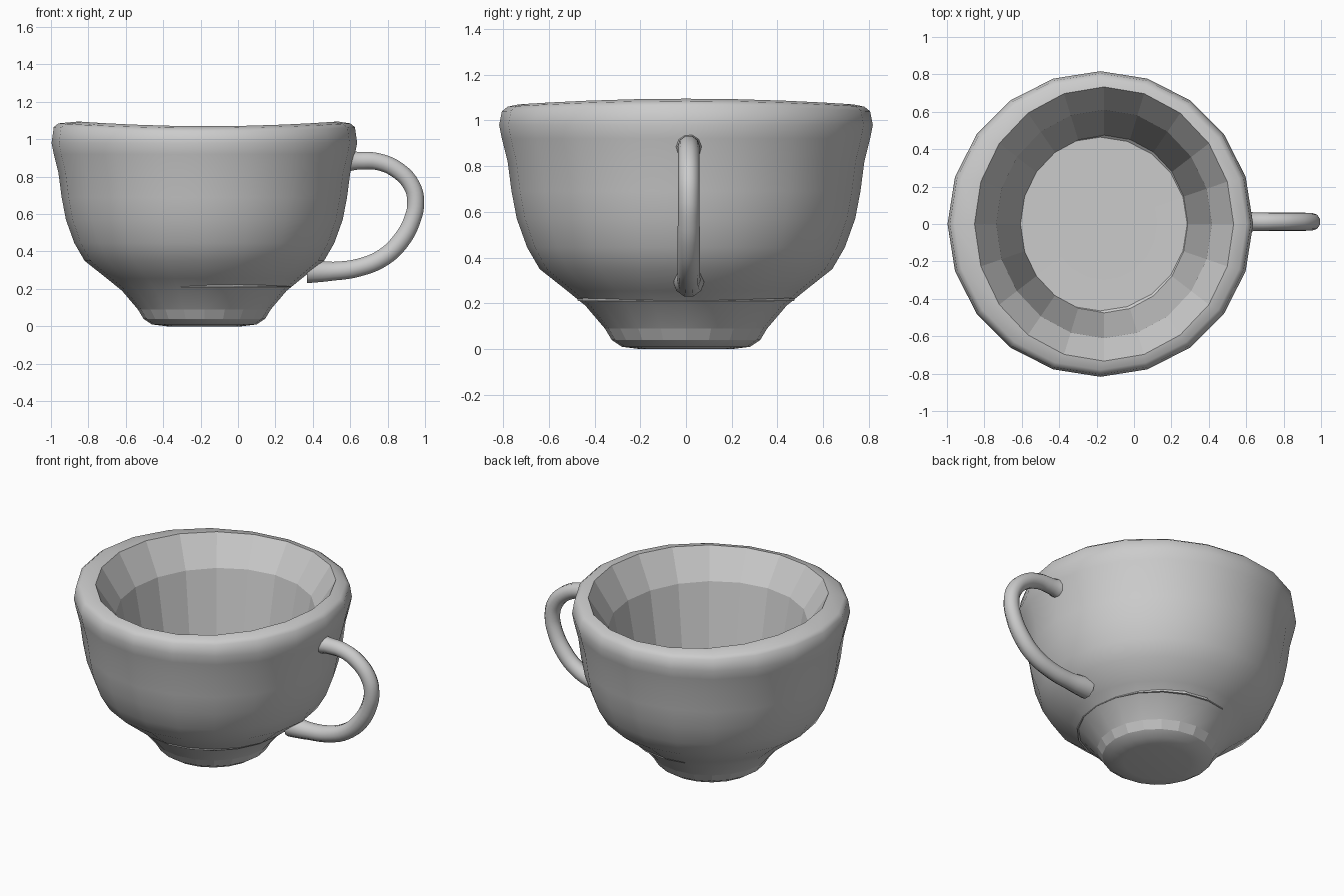
import bpy, bmesh, math

if "Cube" in bpy.data.objects:
    bpy.data.objects.remove(bpy.data.objects["Cube"])

SIDES = 20


def lathe(name, profile, cx, sx, smooth):
    """Spin a (radius, z) profile; sx narrows it in x. The rim dips gently front and back."""
    bm = bmesh.new()
    rings = []
    for r, z in profile:
        ring = []
        for i in range(SIDES):
            a = 2 * math.pi * i / SIDES
            lift = 0.025 * math.cos(a) ** 2 if z > 1.03 else 0
            ring.append(bm.verts.new((cx + sx * r * math.cos(a), r * math.sin(a), z + lift)))
        rings.append(ring)
    for k, (lo, hi) in enumerate(zip(rings, rings[1:])):
        for i in range(SIDES):
            j = (i + 1) % SIDES
            f = bm.faces.new((lo[i], lo[j], hi[j], hi[i]))
            f.smooth = smooth(k)
    cap = bm.faces.new(rings[0][::-1])
    cap.smooth = smooth(0)
    me = bpy.data.meshes.new(name)
    bm.to_mesh(me)
    bm.free()
    ob = bpy.data.objects.new(name, me)
    bpy.context.collection.objects.link(ob)
    return ob


# Smooth outer shell with a faceted foot band, up and over the rim
outer = [(0.20, 0.0), (0.28, 0.01), (0.325, 0.04), (0.355, 0.09), (0.44, 0.19),
         (0.52, 0.255), (0.64, 0.35), (0.695, 0.445), (0.74, 0.57), (0.763, 0.69),
         (0.78, 0.82), (0.805, 0.92), (0.817, 0.98), (0.805, 1.04), (0.78, 1.06),
         (0.733, 1.07)]
lathe("cup_outside", outer, -0.18, 1.0, lambda k: k != 2)
shell = bpy.data.objects["cup_outside"]
# slide the lip inward so it meets the narrower inside
for v in shell.data.vertices[-SIDES:]:
    v.co.x = -0.16 + (v.co.x + 0.18) * 0.945

# Flat-faceted inside, listed from floor to rim, then flipped to face inward
inner = [(0.30, 0.208), (0.473, 0.21), (0.61, 0.90), (0.733, 1.07)]
inside = lathe("cup_inside", inner, -0.16, 0.945, lambda k: False)
inside.data.flip_normals()

# Handle: round tube along a curve, flared where it meets the cup
path = [(0.56, 0.885, 1.3), (0.64, 0.885, 1.0), (0.75, 0.88, 0.95), (0.86, 0.83, 0.95),
        (0.93, 0.75, 0.95), (0.95, 0.67, 0.95), (0.932, 0.57, 0.95), (0.865, 0.45, 1.0),
        (0.775, 0.367, 1.0), (0.65, 0.315, 1.0), (0.51, 0.295, 1.05), (0.37, 0.295, 1.35)]
curve = bpy.data.curves.new("handle", 'CURVE')
curve.dimensions = '3D'
curve.bevel_depth = 0.05
curve.bevel_resolution = 3
curve.resolution_u = 4
curve.use_fill_caps = True
sp = curve.splines.new('BEZIER')
sp.bezier_points.add(len(path) - 1)
for p, (x, z, rad) in zip(sp.bezier_points, path):
    p.co = (x, 0.012, z)
    p.radius = rad
    p.handle_left_type = p.handle_right_type = 'AUTO'
bpy.context.collection.objects.link(bpy.data.objects.new("handle", curve))
